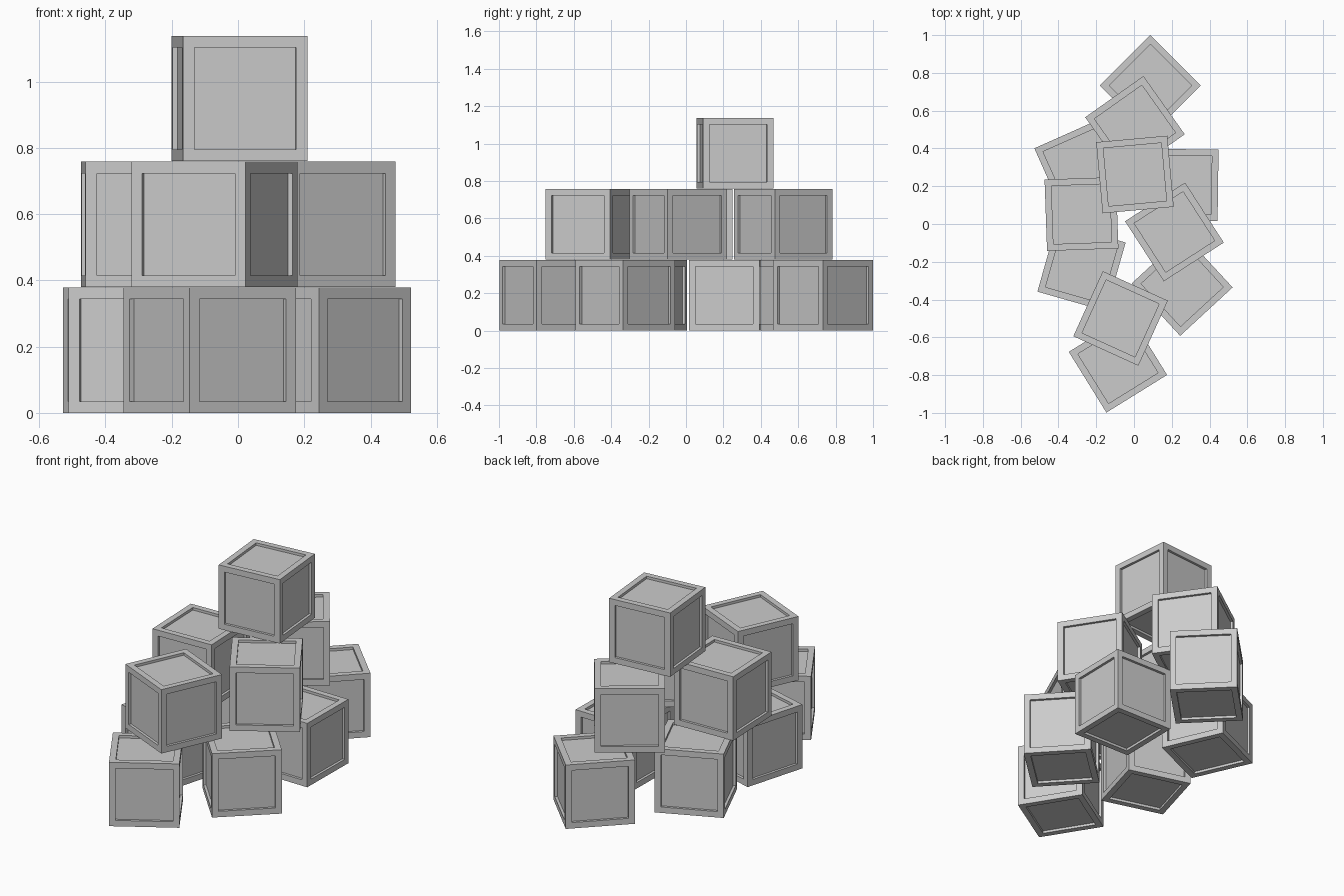
import bpy
import bmesh
from math import radians

cube = bpy.data.objects.get("Cube")
if cube:
    bpy.data.objects.remove(cube, do_unlink=True)

SIZE = 0.378      # crate edge length
STEP = 0.38       # layer height
FRAME = 0.035     # width of the raised frame
RECESS = 0.015    # depth of the sunken panels

grey = bpy.data.materials.new("plain_grey")
grey.use_nodes = True
color = (0.6, 0.6, 0.6, 1)
grey.diffuse_color = color
grey.node_tree.nodes["Principled BSDF"].inputs["Base Color"].default_value = color


def crate_mesh():
    """Cube with a framed, sunken panel on all six sides."""
    bm = bmesh.new()
    bmesh.ops.create_cube(bm, size=SIZE)
    panels = bm.faces[:]
    bmesh.ops.inset_individual(bm, faces=panels, thickness=FRAME, use_even_offset=True)
    # straight walls down to each sunken panel
    for panel in panels:
        push = panel.normal.copy() * -RECESS
        sunk = bmesh.ops.extrude_discrete_faces(bm, faces=[panel])["faces"][0]
        bmesh.ops.translate(bm, verts=sunk.verts[:], vec=push)
    bmesh.ops.recalc_face_normals(bm, faces=bm.faces[:])
    mesh = bpy.data.meshes.new("crate")
    bm.to_mesh(mesh)
    bm.free()
    mesh.materials.append(grey)
    return mesh


# name, layer, x, y, turn in degrees
crates = [
    ("bottom_crate_back", 0, 0.087, 0.733, 45),
    ("bottom_crate_back_right", 0, -0.278, 0.305, 24),
    ("bottom_crate_back_left", 0, 0.256, 0.207, -0.8),
    ("bottom_crate_front_right", 0, -0.278, -0.228, -15.9),
    ("bottom_crate_front_left", 0, 0.255, -0.325, 42.7),
    ("bottom_crate_front", 0, -0.085, -0.738, 31.8),
    ("middle_crate_back", 1, 0.005, 0.52, 35.3),
    ("middle_crate_right", 1, -0.278, 0.053, 2),
    ("middle_crate_left", 1, 0.214, -0.042, 32.8),
    ("middle_crate_front", 1, -0.071, -0.5, -24.4),
    ("top_crate", 2, 0.005, 0.262, 5.2),
]

shared = crate_mesh()
for name, layer, x, y, turn in crates:
    crate = bpy.data.objects.new(name, shared)
    crate.location = (x, y, layer * STEP + SIZE / 2)
    crate.rotation_euler.z = radians(turn)
    bpy.context.collection.objects.link(crate)
